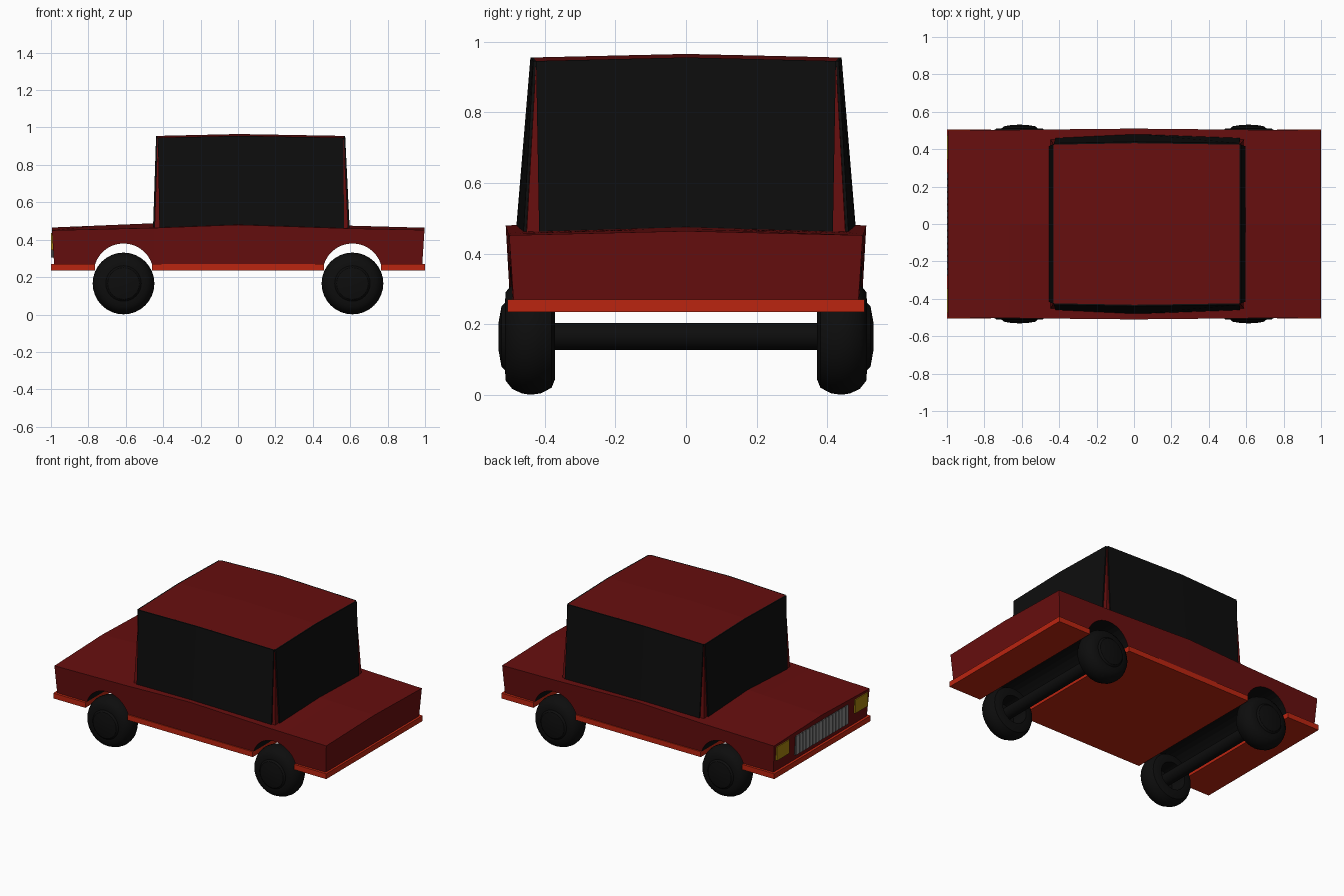
import bpy, bmesh, math
from mathutils import Vector

if "Cube" in bpy.data.objects:
    bpy.data.objects.remove(bpy.data.objects["Cube"], do_unlink=True)


def material(name, *rgb):
    m = bpy.data.materials.new(name)
    m.use_nodes = True
    m.diffuse_color = (*rgb, 1)
    m.node_tree.nodes["Principled BSDF"].inputs["Base Color"].default_value = (*rgb, 1)
    return m


RED = material("dark red paint", .135, .0045, .0045)
ORANGE = material("orange red trim", .5, .018, .005)
BLACK = material("black", .004, .004, .004)
GREY = material("grille grey", .25, .25, .25)
DARK = material("grille shadow", .06, .06, .06)
AMBER = material("amber lamp", .38, .22, .004)


def finish(name, bm, *mats):
    bmesh.ops.recalc_face_normals(bm, faces=bm.faces)
    mesh = bpy.data.meshes.new(name)
    bm.to_mesh(mesh)
    bm.free()
    for m in mats:
        mesh.materials.append(m)
    ob = bpy.data.objects.new(name, mesh)
    bpy.context.collection.objects.link(ob)
    return ob


def shell(name, lower, upper, *mats, rule=None):
    """Closed solid between two point grids of the same size."""
    bm = bmesh.new()
    lo, hi = ([[bm.verts.new(p) for p in row] for row in g] for g in (lower, upper))
    rows, cols = len(lo), len(lo[0])
    for g in (lo, hi):
        for i in range(rows - 1):
            for j in range(cols - 1):
                f = bm.faces.new((g[i][j], g[i + 1][j], g[i + 1][j + 1], g[i][j + 1]))
                if rule and g is lo:
                    f.material_index = rule(f)
    for i in range(rows - 1):
        for j in (0, -1):
            bm.faces.new((lo[i][j], lo[i + 1][j], hi[i + 1][j], hi[i][j]))
    for j in range(cols - 1):
        for i in (0, -1):
            bm.faces.new((lo[i][j], lo[i][j + 1], hi[i][j + 1], hi[i][j]))
    return finish(name, bm, *mats)


def box(name, a, b, mat):
    grid = lambda z: [[(x, y, z) for y in (a[1], b[1])] for x in (a[0], b[0])]
    return shell(name, grid(a[2]), grid(b[2]), mat)


def lerp(x, keys):
    """Piecewise linear value at x."""
    for (x0, v0), (x1, v1) in zip(keys, keys[1:]):
        if x <= x1:
            return v0 + (v1 - v0) * (x - x0) / (x1 - x0)
    return keys[-1][1]


WHEEL_X, ARCH_R, ARCH_Z, SILL = .612, .16, .22, .268
SIDES = (-1, 0, 1)

# Lower body with arched tunnels for the wheels
half = math.sqrt(ARCH_R ** 2 - (SILL - ARCH_Z) ** 2)
start = math.asin((SILL - ARCH_Z) / ARCH_R)
arch = [ARCH_R * math.cos(start + (math.pi - 2 * start) * k / 14) for k in range(15)]
columns = sorted([-.995, -.45, 0, .45, .997]
                 + [c + a for c in (-WHEEL_X, WHEEL_X) for a in arch])


def body_bottom(x):
    d = abs(abs(x) - WHEEL_X)
    return ARCH_Z + math.sqrt(ARCH_R ** 2 - d * d) if d < half else SILL


def body_top(x, s):
    ridge = lerp(x, [(-1, .465), (-.45, .488), (0, .495), (.6, .475), (1, .464)])
    edge = lerp(x, [(-1, .45), (-.45, .463), (0, .48), (.6, .46), (1, .452)])
    return edge if s else ridge


def body_half(x, z):
    return .51 - .01 * abs(x) - .012 * (.46 - z) / .19


body_lo, body_hi = [], []
for x in columns:
    zb = body_bottom(x)
    xb = x * (.988 if abs(x) > .9 else 1)
    body_lo.append([(xb, s * body_half(x, zb), zb) for s in SIDES])
    body_hi.append([(x, s * body_half(x, .46), body_top(x, s)) for s in SIDES])
shell("lower_body", body_lo, body_hi, RED, BLACK,
      rule=lambda f: int(f.calc_center_median().z > SILL + .002))

# Floor and bumper plates between the wheel tunnels
inner, outer = WHEEL_X - half, WHEEL_X + half
for name, x0, x1, w in (("lamp_end_bumper", -1, -outer, .505),
                        ("floor_plate", -inner, inner, .502),
                        ("tail_bumper", outer, 1, .505)):
    box(name, (x0, -w, .235), (x1, w, .27), ORANGE)

# Cabin with a gently peaked roof
BASE_Z = .44


def cabin_base(x, s):
    return Vector((x, s * lerp(x, [(-.447, .452), (0, .475), (.59, .452)]), BASE_Z))


def cabin_top(x, s):
    z = .945 + .01 * (x == 0) + .01 * (s == 0)
    return Vector((x, s * (.432 if x == 0 else .424), z))


base_xs, top_xs = (-.447, 0, .59), (-.43, 0, .565)
shell("cabin", [[cabin_base(x, s) for s in SIDES] for x in base_xs],
      [[cabin_top(x, s) for s in SIDES] for x in top_xs], RED)


def window(name, bottom, top, out):
    """Thin dark pane laid on the cabin wall."""
    inside = [bottom, top]
    shell(name, inside, [[p + Vector(out) for p in row] for row in inside], BLACK)


for s, side in ((-1, "near"), (1, "far")):
    bottom = [cabin_base(x, s) for x in (-.42, 0, .567)]
    top = [cabin_top(x, s) for x in (-.428, 0, .563)]
    window(side + "_side_window", bottom, top, (0, s * .008, 0))

for k, name, out in ((0, "windscreen", -.008), (-1, "rear_window", .008)):
    bottom = [Vector((base_xs[k], s * .415, BASE_Z)) for s in SIDES]
    top = [cabin_top(top_xs[k], s) for s in SIDES]
    window(name, bottom, top, (out, 0, 0))

# Wheels: a turned tyre with a domed hub and an open back
AXLE_Z = .166
TYRE = [(0, .531), (.04, .53), (.085, .522), (.095, .512), (.125, .51), (.148, .492),
        (.161, .465), (.165, .44), (.161, .41), (.145, .38), (.12, .37), (.09, .37),
        (.085, .48), (0, .48)]


def turned(name, profile, x, side):
    bm = bmesh.new()
    vs = [bm.verts.new((x + r, side * y, AXLE_Z)) for r, y in profile]
    es = [bm.edges.new(p) for p in zip(vs, vs[1:])]
    bmesh.ops.spin(bm, geom=vs + es, cent=(x, 0, AXLE_Z), axis=(0, 1, 0),
                   angle=2 * math.pi, steps=32, use_merge=False)
    bmesh.ops.remove_doubles(bm, verts=bm.verts, dist=.0005)
    ob = finish(name, bm, BLACK)
    bpy.ops.object.select_all(action="DESELECT")
    ob.select_set(True)
    bpy.context.view_layer.objects.active = ob
    bpy.ops.object.shade_smooth_by_angle(angle=math.radians(35))


for x, end in ((-WHEEL_X, "lamp_end"), (WHEEL_X, "tail")):
    for s, side in ((-1, "near"), (1, "far")):
        turned(f"{end}_{side}_wheel", TYRE, x, s)
    turned(end + "_axle", [(0, -.485), (.038, -.485), (.038, .485), (0, .485)], x, 1)

# Lamps and a barred grille
for s, side in ((-1, "near"), (1, "far")):
    box(side + "_lamp", sorted((-1, -.98))[:1] + [s * .41 - .065, .345],
        (-.98, s * .41 + .065, .435), AMBER)
box("grille_panel", (-.997, -.275, .305), (-.98, .275, .43), DARK)
BARS = 16
for k in range(BARS):
    y = -.275 + .55 * (k + .5) / BARS
    box(f"grille_bar_{k + 1}", (-1, y - .012, .305), (-.985, y + .012, .43), GREY)
